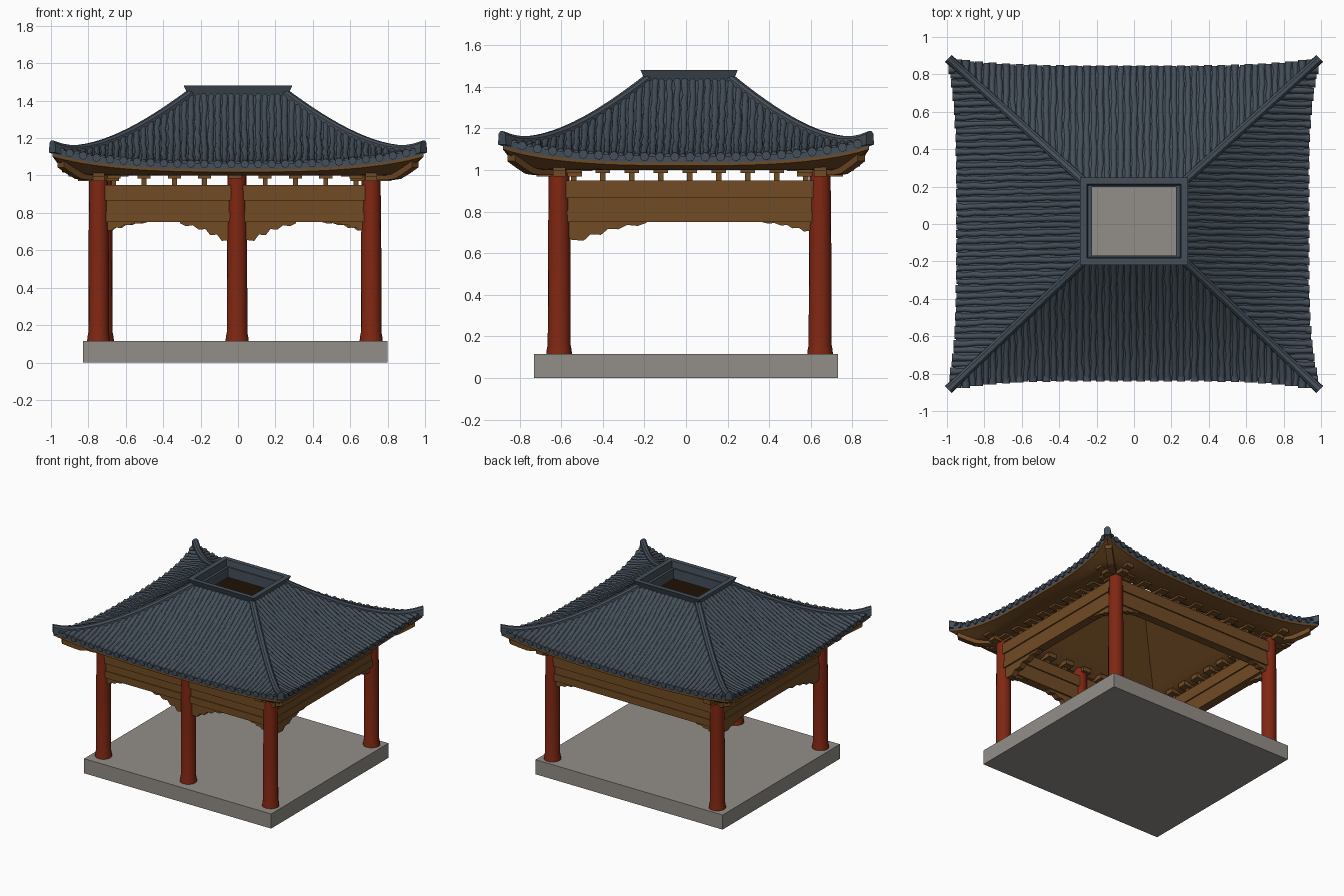
import bpy, bmesh, math, random
from mathutils import Vector

if "Cube" in bpy.data.objects:
    bpy.data.objects.remove(bpy.data.objects["Cube"])

random.seed(4)


def material(name, rgb):
    m = bpy.data.materials.new(name)
    m.diffuse_color = (*rgb, 1)
    m.use_nodes = True
    m.node_tree.nodes["Principled BSDF"].inputs["Base Color"].default_value = m.diffuse_color
    return m


SLATE = material("slate_tile", (0.058, 0.078, 0.100))
WOOD = material("brown_wood", (0.165, 0.070, 0.018))
RED = material("red_paint", (0.215, 0.020, 0.006))
STONE = material("grey_stone", (0.29, 0.27, 0.245))


def finish(name, bm, mats, smooth=None):
    bmesh.ops.recalc_face_normals(bm, faces=bm.faces)
    me = bpy.data.meshes.new(name)
    bm.to_mesh(me)
    bm.free()
    for m in mats:
        me.materials.append(m)
    ob = bpy.data.objects.new(name, me)
    bpy.context.collection.objects.link(ob)
    if smooth:
        bpy.ops.object.select_all(action='DESELECT')
        ob.select_set(True)
        bpy.context.view_layer.objects.active = ob
        bpy.ops.object.shade_smooth_by_angle(angle=math.radians(smooth))
    return ob


def loft(bm, rings, caps=True, wood_from=None, loop=False):
    """Join closed rings of points; faces past index wood_from get the second material."""
    vs = [[bm.verts.new(p) for p in r] for r in rings]
    n = len(vs[0])
    pairs = list(zip(vs, vs[1:])) + ([(vs[-1], vs[0])] if loop else [])
    for a, b in pairs:
        for j in range(n):
            f = bm.faces.new((a[j], a[(j + 1) % n], b[(j + 1) % n], b[j]))
            if wood_from is not None and wood_from <= j < n - 1:
                f.material_index = 1
    if caps and not loop:
        bm.faces.new(vs[0])
        bm.faces.new(vs[-1])


def box(bm, x0, x1, y0, y1, z0, z1):
    loft(bm, [[(x0, y0, z), (x1, y0, z), (x1, y1, z), (x0, y1, z)] for z in (z0, z1)])


# ---- stone platform
bm = bmesh.new()
box(bm, -0.83, 0.80, -0.73, 0.73, 0, 0.115)
finish("platform", bm, [STONE])

# ---- red columns, flared a little at the foot
XL, XR, YF, YB = -0.745, 0.712, -0.61, 0.645
for name, x, y in (("front_left", XL, YF), ("front_middle", -0.005, YF), ("front_right", XR, YF),
                   ("back_left", XL + 0.02, YB), ("back_right", XR, YB)):
    bm = bmesh.new()
    loft(bm, [[(x + r * math.cos(k * math.pi / 8), y + r * math.sin(k * math.pi / 8), z)
               for k in range(16)]
              for r, z in ((0.062, 0.11), (0.060, 0.135), (0.055, 0.16), (0.054, 0.6), (0.050, 1.02))])
    finish(name + "_column", bm, [RED], 40)

# ---- stacked beams between the columns, with posts above them
bm = bmesh.new()
for half, z0, z1 in ((0.038, 0.865, 0.95), (0.028, 0.80, 0.87), (0.034, 0.75, 0.805)):
    for y in (YF, YB):
        box(bm, XL, XR, y - half, y + half, z0, z1)
    for x in (XL + 0.01, XR):
        box(bm, x - half, x + half, YF, YB, z0, z1)
finish("beams", bm, [WOOD])

bm = bmesh.new()
for i in range(9):
    x = XL + (XR - XL) * (i + 0.5) / 9
    y = YF + (YB - YF) * (i + 0.5) / 9
    for yy, s in ((YF, -1), (YB, 1)):
        box(bm, x - 0.013, x + 0.013, yy - 0.02, yy + 0.02, 0.94, 1.02)
        box(bm, x - 0.035, x + 0.035, yy - 0.07, yy + 0.07, 0.985, 1.02)
    for xx in (XL + 0.01, XR):
        box(bm, xx - 0.02, xx + 0.02, y - 0.013, y + 0.013, 0.94, 1.02)
        box(bm, xx - 0.07, xx + 0.07, y - 0.035, y + 0.035, 0.985, 1.02)
# column heads reaching out under the eaves
for x, sx in ((XL, -1), (XR, 1)):
    for y, sy in ((YF, -1), (YB, 1)):
        for reach, z in ((0.16, 0.995), (0.11, 0.97)):
            box(bm, x - reach, x + reach, y - 0.03, y + 0.03, z, z + 0.035)
            box(bm, x - 0.03, x + 0.03, y - reach, y + reach, z, z + 0.035)
finish("eave_brackets", bm, [WOOD])

# ---- scalloped corner pieces under the beams
SCALLOP = [(0, 0.2), (1, 0.2), (1, -0.1), (0.9, -0.25), (0.78, -0.2), (0.68, -0.42), (0.56, -0.4),
           (0.48, -0.7), (0.36, -0.68), (0.28, -1), (0.14, -0.95), (0.1, -0.75), (0, -0.75)]


def scallop(bm, origin, direction, length, depth):
    o, d = Vector((*origin, 0.755)), Vector((*direction, 0))
    side = Vector((-d.y, d.x, 0)) * 0.022
    loft(bm, [[o + d * length * u + Vector((0, 0, depth * v)) + side * s for u, v in SCALLOP]
              for s in (-1, 1)])


bm = bmesh.new()
for x, s, length, depth in ((XL, 1, 0.24, 0.05), (XR, -1, 0.22, 0.05),
                            (0, 1, 0.31, 0.105), (0, -1, 0.31, 0.105)):
    scallop(bm, (x, YF), (s, 0), length, depth)
for x, s in ((XL, 1), (XR, -1)):
    scallop(bm, (x, YB), (s, 0), 0.26, 0.05)
    scallop(bm, (x, YF), (0, 1), 0.42, 0.095)
    scallop(bm, (x, YB), (0, -1), 0.28, 0.05)
finish("scalloped_brackets", bm, [WOOD])


# ---- roof: each slope is measured by u (along the eave) and d (outward)
class Slope:
    def __init__(self, place, U, a, d0, D, mid):
        self.place, self.U, self.a, self.d0, self.D, self.mid = place, U, a, d0, D, mid

    def span(self, u):
        start = self.d0 + (self.D - self.d0) * max(0, (abs(u) - self.a) / (self.U - self.a))
        end = self.mid + (self.D - self.mid) * (abs(u) / self.U) ** 4
        return start, max(end, start + 0.001)

    def k(self, d):
        return (d - self.d0) / (self.D - self.d0)

    def top(self, u, d):
        k = min(self.k(d), 1)
        return 1.06 + 0.37 * (1 - k) ** 1.45 + 0.09 * (abs(u) / self.U) ** 3 * k

    def under(self, u, d):
        k, end = self.k(d), self.span(u)[1]
        if k < 0.6:
            return 1.37 - 0.37 * k / 0.6
        f = max(0, (k - 0.8) / (self.k(end) - 0.8))
        return 1.0 + (self.top(u, end) - 0.05 - 1.0) * f

    def point(self, u, d, z):
        x, y = self.place(u, d)
        return (x, y + 0.015 * (1 - self.k(d)), z)


SLOPES = {
    "front": Slope(lambda u, d: (u, -d), 0.99, 0.27, 0.21, 0.88, 0.83),
    "back": Slope(lambda u, d: (u, d), 0.99, 0.27, 0.21, 0.88, 0.835),
    "right": Slope(lambda u, d: (d, u), 0.88, 0.21, 0.27, 0.99, 0.925),
    "left": Slope(lambda u, d: (-d, u), 0.88, 0.21, 0.27, 0.99, 0.94),
}
N = 12
for name, s in SLOPES.items():
    # slab: slate above and at the eave edge, wood below
    bm = bmesh.new()
    us = sorted({round(-s.U + 2 * s.U * i / 36, 4) for i in range(37)} | {-s.a, s.a})
    rings = []
    for u in us:
        d0, d1 = s.span(u)
        ds = [d0 + (d1 - d0) * j / N for j in range(N + 1)]
        ring = [s.point(u, d, s.top(u, d)) for d in ds]
        ring.append(s.point(u, d1, s.top(u, d1) - 0.036))
        ring += [s.point(u, d, s.under(u, d)) for d in reversed(ds)]
        rings.append(ring)
    loft(bm, rings, wood_from=N + 1)
    finish(name + "_roof_slope", bm, [SLATE, WOOD], 35)

    # rows of rounded tiles, slightly uneven
    bm = bmesh.new()
    count = int(2 * s.U / 0.036)
    for i in range(count):
        u0 = -s.U + 2 * s.U * (i + 0.5) / count
        d0, d1 = s.span(u0)
        if d1 - d0 < 0.02:
            continue
        steps = max(2, int((d1 - d0) / 0.045))
        rings = []
        for j in range(steps + 1):
            d = d0 + (d1 + 0.008 - d0) * j / steps
            u = u0 + random.uniform(-0.004, 0.004)
            r = random.uniform(0.0135, 0.018)
            rings.append([s.point(u + r * math.cos(t * math.pi / 4), d,
                                  s.top(u0, d) - 0.004 + r * math.sin(t * math.pi / 4))
                          for t in range(5)])
        loft(bm, rings)
        # round tile end on every second row
        if i % 2 == 0:
            z = s.top(u0, d1) - 0.008
            loft(bm, [[s.point(u0 + 0.022 * math.cos(t * math.pi / 4), d,
                               z + 0.022 * math.sin(t * math.pi / 4)) for t in range(8)]
                      for d in (d1 - 0.02, d1 + 0.012)])
    finish(name + "_roof_tiles", bm, [SLATE], 50)

# ---- hip ridges running down to upturned tips, and wooden hip beams below
ridges, hips = bmesh.new(), bmesh.new()
front = SLOPES["front"]
for sx in (-1, 1):
    for sy in (-1, 1):
        side = Vector((0.68 * sx, -0.73 * sy, 0)).normalized()
        rings, low = [], []
        for j in range(17):
            t = j / 16
            u, d = 0.255 + 0.738 * t, 0.20 + 0.685 * t
            z = front.top(u, d) + 0.012 * max(0, t - 0.85) / 0.15
            c = Vector((sx * u, sy * d + 0.015 * (1 - t), z))
            rings.append([c + side * w + Vector((0, 0, h)) for w, h in
                          ((-0.026, -0.04), (-0.022, 0.012), (-0.01, 0.024),
                           (0.01, 0.024), (0.022, 0.012), (0.026, -0.04))])
            if 0.6 < t < 0.98:
                zl = front.under(u, d)
                low.append([Vector((c.x, c.y, zl + h)) + side * w for w, h in
                            ((-0.025, -0.025), (0.025, -0.025), (0.025, 0.02), (-0.025, 0.02))])
        loft(ridges, rings)
        loft(hips, low)
finish("hip_ridges", ridges, [SLATE], 30)
finish("hip_beams", hips, [WOOD])

# ---- open flared frame at the top of the roof
bm = bmesh.new()
section = ((0.262, 0.210, 1.36), (0.270, 0.215, 1.435), (0.290, 0.233, 1.48),
           (0.252, 0.198, 1.48), (0.245, 0.192, 1.43), (0.225, 0.183, 1.43), (0.225, 0.183, 1.35))
loft(bm, [[(sx * hx, sy * hy + 0.015, z) for hx, hy, z in section]
          for sx, sy in ((-1, -1), (1, -1), (1, 1), (-1, 1))], loop=True)
finish("roof_crown_frame", bm, [SLATE])
